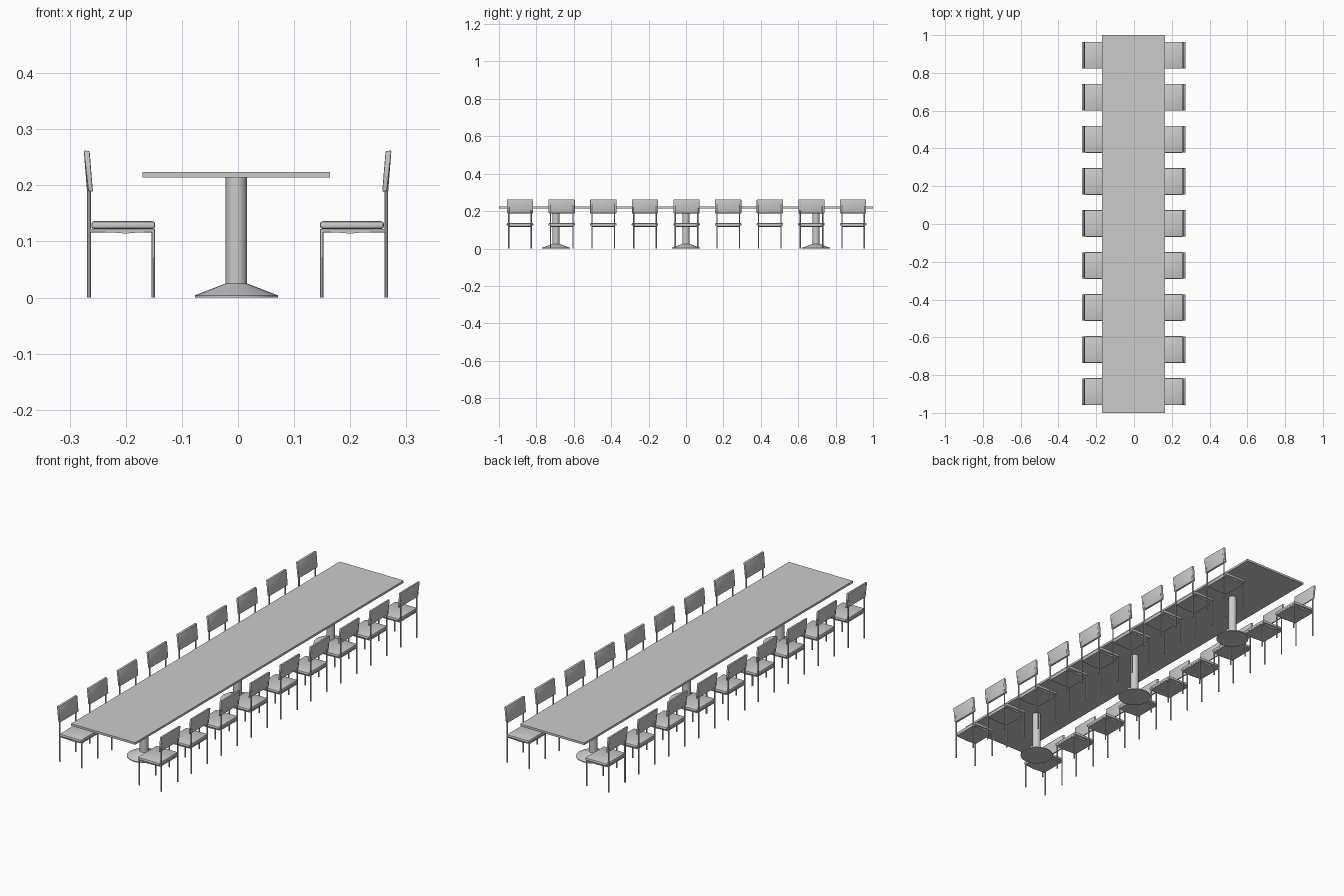
import bpy, bmesh
from math import cos, sin, tau, pi
from mathutils import Vector

if "Cube" in bpy.data.objects:
    bpy.data.objects.remove(bpy.data.objects["Cube"])

CX = -0.003          # table centre in x
PITCH = 0.2226       # chair spacing in y


def make(name, bm, bevel=0, smooth=False):
    bmesh.ops.recalc_face_normals(bm, faces=bm.faces)
    if bevel:
        bmesh.ops.bevel(bm, geom=list(bm.edges), offset=bevel, segments=2,
                        profile=0.5, affect='EDGES')
    me = bpy.data.meshes.new(name)
    bm.to_mesh(me)
    bm.free()
    ob = bpy.data.objects.new(name, me)
    bpy.context.collection.objects.link(ob)
    if smooth:
        bpy.ops.object.select_all(action='DESELECT')
        bpy.context.view_layer.objects.active = ob
        ob.select_set(True)
        bpy.ops.object.shade_smooth_by_angle(angle=0.6)
    return ob


def extrude_profile(name, pts, width, bevel=0, smooth=False):
    """Side profile in x-z, extruded along y and centred."""
    bm = bmesh.new()
    face = bm.faces.new([bm.verts.new((x, -width / 2, z)) for x, z in pts])
    ext = bmesh.ops.extrude_face_region(bm, geom=[face])
    moved = [v for v in ext['geom'] if isinstance(v, bmesh.types.BMVert)]
    bmesh.ops.translate(bm, verts=moved, vec=(0, width, 0))
    return make(name, bm, bevel, smooth)


def lathe(name, profile, sides):
    bm = bmesh.new()
    rings = [[bm.verts.new((r * cos(tau * i / sides), r * sin(tau * i / sides), z))
              for i in range(sides)] for r, z in profile]
    for a, b in zip(rings, rings[1:]):
        for i in range(sides):
            j = (i + 1) % sides
            bm.faces.new((a[i], a[j], b[j], b[i]))
    bm.faces.new(rings[0])
    bm.faces.new(rings[-1])
    return make(name, bm, smooth=True)


def tubes(name, paths, radius, sides=8):
    """Bent tubes following paths in x-z planes, mitred at the bends."""
    bm = bmesh.new()
    side = Vector((0, 1, 0))
    for path in paths:
        p = [Vector(c) for c in path]
        rings = []
        for k, c in enumerate(p):
            d0 = (c - p[max(k - 1, 0)]).normalized()
            d1 = (p[min(k + 1, len(p) - 1)] - c).normalized()
            t = (d0 + d1).normalized()
            n = side.cross(t)
            stretch = 1 / max(t.dot(d1 if d1.length else d0), 0.5)
            rings.append([bm.verts.new(c + radius * (cos(tau * i / sides) * side
                          + sin(tau * i / sides) * stretch * n)) for i in range(sides)])
        for a, b in zip(rings, rings[1:]):
            for i in range(sides):
                j = (i + 1) % sides
                bm.faces.new((a[i], a[j], b[j], b[i]))
        bm.faces.new(rings[0])
        bm.faces.new(rings[-1])
    return make(name, bm, smooth=True)


def copy(ob, name, loc, rot=0):
    dup = ob.copy()
    dup.name = name
    dup.location = loc
    dup.rotation_euler.z = rot
    bpy.context.collection.objects.link(dup)


# Table top
top = extrude_profile("table_top", [(-0.167, 0.214), (0.167, 0.214),
                                    (0.167, 0.224), (-0.167, 0.224)], 2.0)
top.location.x = CX

# Three pedestals: flared foot and column
pedestal = lathe("pedestal", [(0.074, 0), (0.074, 0.004), (0.019, 0.025),
                              (0.019, 0.215)], 16)
pedestal.location = (CX, -0.695, 0)
for y in (0, 0.695):
    copy(pedestal, "pedestal", (CX, y, 0))

# Chair parts, modelled in place on the left side facing the table
cushion = extrude_profile("seat_cushion", [(-0.261, 0.122), (-0.147, 0.122),
                                           (-0.147, 0.136), (-0.261, 0.136)],
                          0.142, 0.005, True)
pan = extrude_profile("seat_pan", [(-0.262, 0.117), (-0.225, 0.116), (-0.2, 0.114),
                                   (-0.175, 0.116), (-0.148, 0.117),
                                   (-0.148, 0.1225), (-0.262, 0.1225)], 0.126)
back = extrude_profile("backrest", [(-0.2665, 0.19), (-0.258, 0.188),
                                    (-0.264, 0.261), (-0.2745, 0.262)],
                       0.14, 0.002, True)
paths = []
for y in (-0.06, 0.06):
    paths.append([(-0.265, y, 0), (-0.265, y, 0.185), (-0.2705, y, 0.255)])
    paths.append([(-0.1505, y, 0), (-0.1505, y, 0.119), (-0.265, y, 0.119)])
frame = tubes("chair_frame", paths, 0.0033)

# Nine chairs per side
for part in (cushion, pan, back, frame):
    for i in range(-4, 5):
        y = 0.003 + i * PITCH
        copy(part, part.name + "_right", (-0.001, y, 0), pi)
        if i == -4:
            part.location = (-0.0005, y, 0)
        else:
            copy(part, part.name + "_left", (-0.0005, y, 0))
